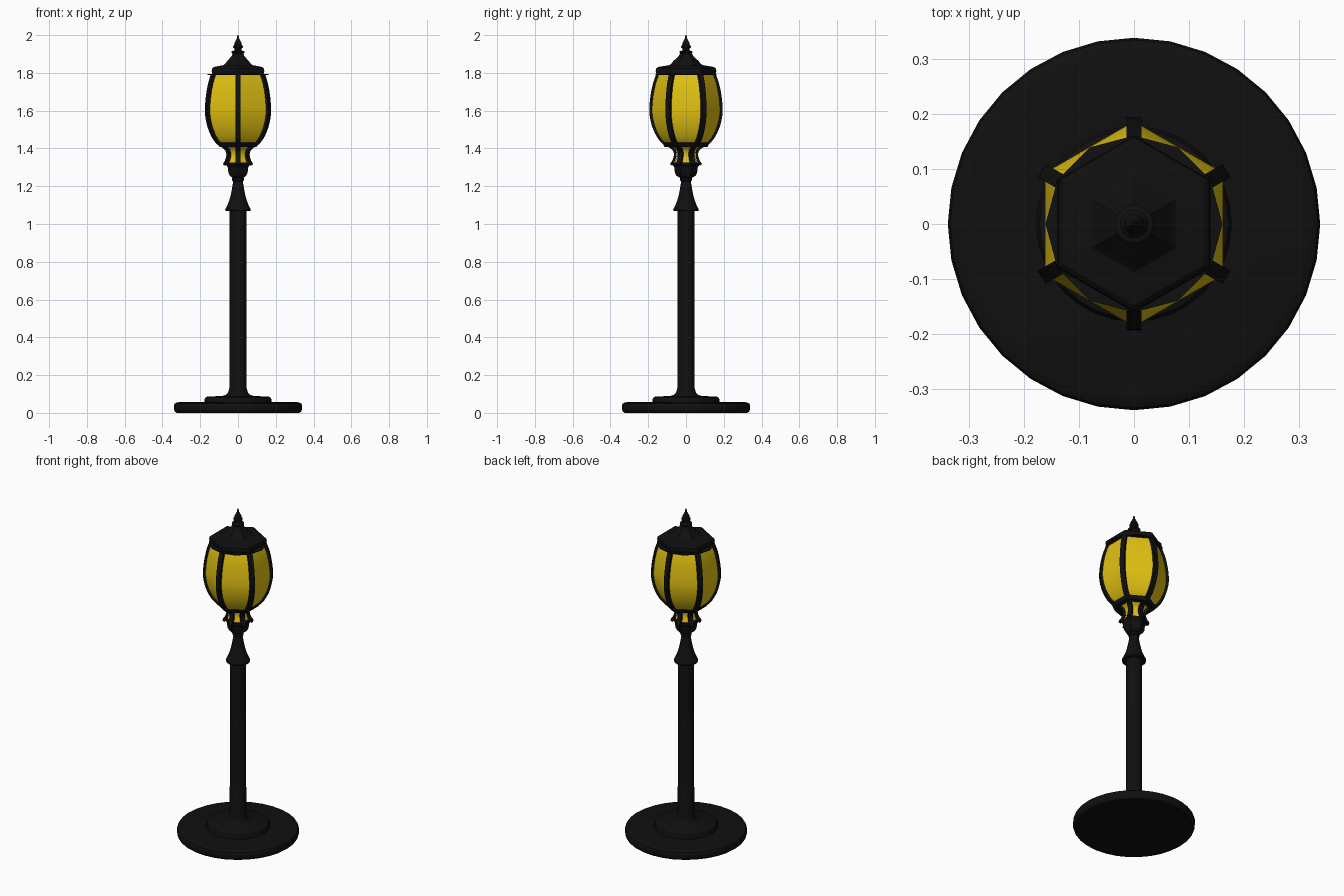
import bpy, bmesh, math
from mathutils import Vector

if "Cube" in bpy.data.objects:
    bpy.data.objects.remove(bpy.data.objects["Cube"])


def material(name, rgb):
    m = bpy.data.materials.new(name)
    m.diffuse_color = (*rgb, 1)
    m.use_nodes = True
    m.node_tree.nodes["Principled BSDF"].inputs["Base Color"].default_value = m.diffuse_color
    return m


BLACK = material("black iron", (0.005, 0.005, 0.005))
YELLOW = material("yellow glass", (0.76, 0.54, 0.006))


def finish(name, bm, mat, angle=30):
    bmesh.ops.recalc_face_normals(bm, faces=bm.faces)
    me = bpy.data.meshes.new(name)
    bm.to_mesh(me)
    bm.free()
    me.materials.append(mat)
    ob = bpy.data.objects.new(name, me)
    bpy.context.collection.objects.link(ob)
    bpy.ops.object.select_all(action='DESELECT')
    ob.select_set(True)
    bpy.context.view_layer.objects.active = ob
    bpy.ops.object.shade_smooth_by_angle(angle=math.radians(angle))
    return ob


def lathe(name, profile, sides, mat, closed=False, angle=30):
    """Turn (radius, height) points round z; corners lie on the y axis."""
    bm = bmesh.new()
    rings = []
    for r, z in profile:
        rings.append([bm.verts.new((r * math.sin(2 * math.pi * i / sides),
                                    r * math.cos(2 * math.pi * i / sides), z))
                      for i in range(sides)])
    pairs = list(zip(rings, rings[1:]))
    if closed:
        pairs.append((rings[-1], rings[0]))
    else:
        bm.faces.new(rings[0])
        bm.faces.new(rings[-1])
    for a, b in pairs:
        for i in range(sides):
            j = (i + 1) % sides
            bm.faces.new((a[i], a[j], b[j], b[i]))
    return finish(name, bm, mat, angle)


def smooth_path(points, steps=4):
    """Catmull-Rom curve through (radius, height) points."""
    p = [Vector(q) for q in points]
    p = [2 * p[0] - p[1]] + p + [2 * p[-1] - p[-2]]
    out = []
    for a, b, c, d in zip(p, p[1:], p[2:], p[3:]):
        for k in range(steps):
            t = k / steps
            out.append(0.5 * (2 * b + (c - a) * t + (2 * a - 5 * b + 4 * c - d) * t * t
                              + (3 * b - a - 3 * c + d) * t ** 3))
    return out + [p[-2]]


def ribs(name, path, width, depth):
    """Six bars following a path up the corners of the hexagon."""
    bm = bmesh.new()
    for k in range(6):
        a = math.radians(60 * k)
        out, side = Vector((math.sin(a), math.cos(a), 0)), Vector((math.cos(a), -math.sin(a), 0))
        rings = []
        for i, q in enumerate(path):
            t = (path[min(i + 1, len(path) - 1)] - path[max(i - 1, 0)]).normalized()
            n = Vector((t.y, -t.x))
            ring = []
            for s, d in ((-1, 0.3), (1, 0.3), (1, -0.7), (-1, -0.7)):
                w = q + n * d * depth
                ring.append(bm.verts.new(out * w.x + side * s * width / 2 + Vector((0, 0, w.y))))
            rings.append(ring)
        bm.faces.new(rings[0])
        bm.faces.new(rings[-1])
        for r0, r1 in zip(rings, rings[1:]):
            for i in range(4):
                j = (i + 1) % 4
                bm.faces.new((r0[i], r0[j], r1[j], r1[i]))
    return finish(name, bm, BLACK)


# Round foot with a raised step, and the pole growing out of it
lathe("base_disc", [(0.325, 0), (0.335, 0.008), (0.339, 0.018), (0.339, 0.04),
                    (0.335, 0.049), (0.325, 0.055), (0.31, 0.057)], 32, BLACK)
lathe("base_step_and_pole", [(0.178, 0.05), (0.178, 0.07), (0.172, 0.082), (0.16, 0.087),
                             (0.085, 0.089), (0.065, 0.095), (0.053, 0.107),
                             (0.046, 0.13), (0.045, 1.10)], 32, BLACK)

# Flared collar and neck at the head of the pole
flare = smooth_path([(0.068, 1.075), (0.05, 1.115), (0.037, 1.16), (0.028, 1.21), (0.024, 1.24)])
lathe("pole_collar", [(0.045, 1.07), (0.066, 1.068)] + [tuple(v) for v in flare], 32, BLACK)
lathe("neck_ring", [(0.024, 1.225), (0.031, 1.23), (0.031, 1.242), (0.024, 1.25)], 24, BLACK)

# Six-sided cup under the lantern
lathe("lantern_cup", [(0.03, 1.243), (0.05, 1.255), (0.059, 1.272), (0.061, 1.295),
                      (0.065, 1.305), (0.072, 1.312), (0.072, 1.325), (0.05, 1.328)], 6, BLACK)

# Glass of the lower neck and the big globe
lower = smooth_path([(0.062, 1.32), (0.052, 1.345), (0.048, 1.37), (0.058, 1.395), (0.09, 1.42)])
lathe("lower_glass", lower, 6, YELLOW)
globe = smooth_path([(0.108, 1.418), (0.142, 1.455), (0.17, 1.51), (0.185, 1.57), (0.187, 1.62),
                     (0.181, 1.68), (0.169, 1.74), (0.152, 1.79)])
lathe("globe_glass", globe, 6, YELLOW)

# Iron ribs on the corners
ribs("globe_ribs", [v + Vector((0.002, 0)) for v in globe], 0.028, 0.016)
ribs("lower_ribs", smooth_path([(0.082, 1.315), (0.066, 1.34), (0.06, 1.37),
                                (0.07, 1.395), (0.105, 1.42)]), 0.026, 0.014)

# Hexagonal ring between the two glass parts
lathe("waist_ring", [(0.085, 1.408), (0.114, 1.408), (0.126, 1.43), (0.1, 1.432)],
      6, BLACK, closed=True)

# Thin plate, roof and finial
lathe("roof_plate", [(0.161, 1.788), (0.161, 1.794)], 12, BLACK)
lathe("roof", [(0.15, 1.79), (0.158, 1.797), (0.161, 1.81), (0.158, 1.823), (0.148, 1.831),
               (0.12, 1.836), (0.088, 1.841), (0.076, 1.85), (0.067, 1.863), (0.052, 1.876),
               (0.038, 1.89), (0.031, 1.905)], 6, BLACK)
lathe("finial", [(0.026, 1.90), (0.035, 1.907), (0.035, 1.914), (0.02, 1.918), (0.017, 1.926),
                 (0.026, 1.934), (0.026, 1.942), (0.019, 1.95), (0.019, 1.958), (0.012, 1.972),
                 (0.006, 1.983), (0.006, 1.993), (0.002, 2.0)], 16, BLACK)
